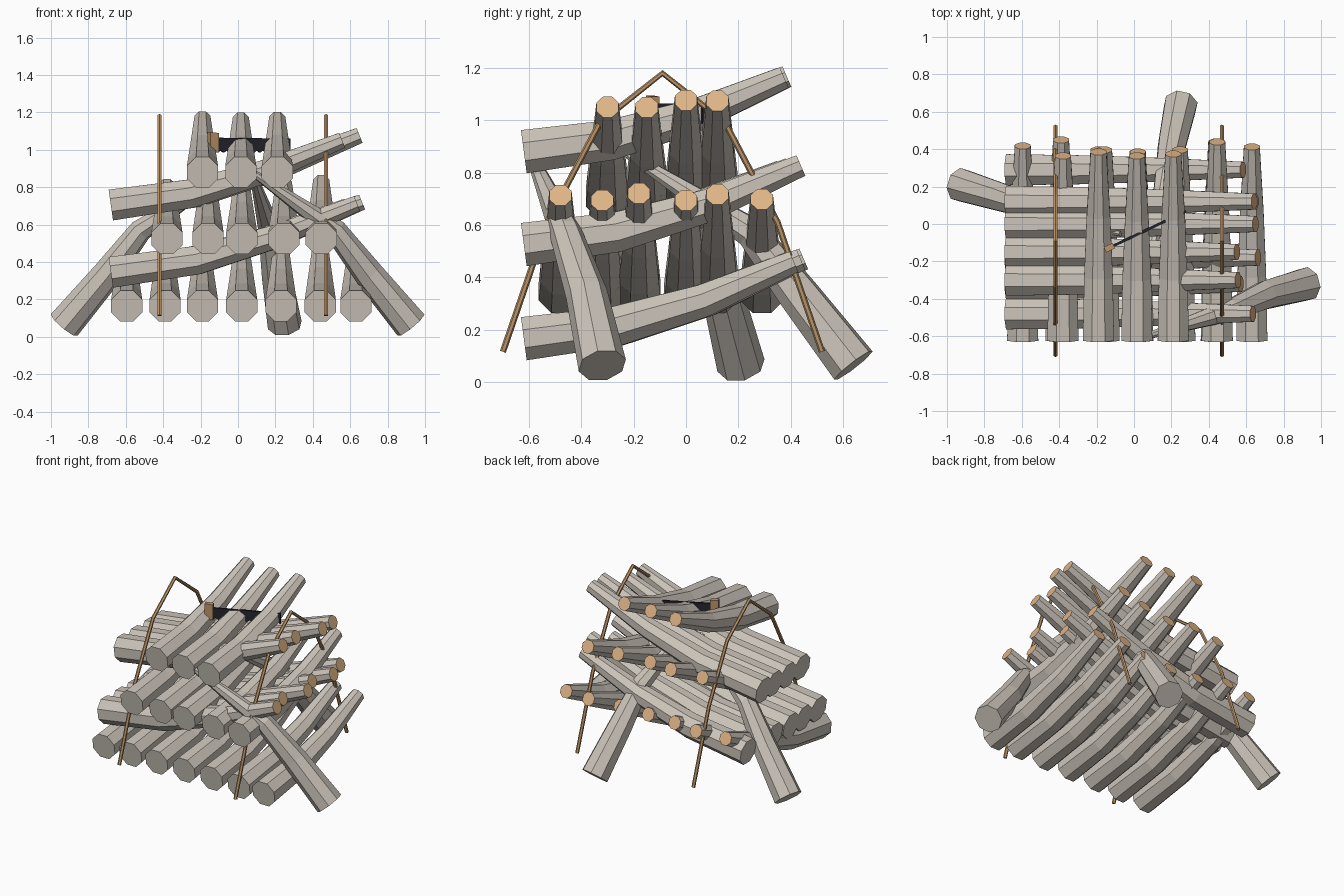
import bpy, bmesh, math
from mathutils import Vector

if "Cube" in bpy.data.objects:
    bpy.data.objects.remove(bpy.data.objects["Cube"])


def mat(name, rgb):
    m = bpy.data.materials.new(name)
    m.diffuse_color = (*rgb, 1)
    m.use_nodes = True
    m.node_tree.nodes["Principled BSDF"].inputs["Base Color"].default_value = m.diffuse_color
    return m


BARK = mat("pale grey bark", (0.60, 0.55, 0.49))
CUT = mat("fresh cut wood", (0.74, 0.46, 0.24))
POLE = mat("brown wood", (0.50, 0.30, 0.14))
STEEL = mat("dark steel", (0.018, 0.018, 0.026))


def tube(name, path, radii, sides, mats, tip_mat=0):
    """Flat-sided tube along a bent path, closed at both ends."""
    pts = [Vector(p) for p in path]
    bm = bmesh.new()
    rings = []
    for i, p in enumerate(pts):
        t = Vector()
        if i > 0:
            t += (p - pts[i - 1]).normalized()
        if i < len(pts) - 1:
            t += (pts[i + 1] - p).normalized()
        t.normalize()
        ref = Vector((1, 0, 0)) if abs(t.z) > 0.97 else Vector((0, 0, 1))
        side = t.cross(ref).normalized()
        up = side.cross(t)
        ring = []
        for k in range(sides):
            a = 2 * math.pi * (k + 0.5) / sides
            ring.append(bm.verts.new(p + (side * math.cos(a) + up * math.sin(a)) * radii[i]))
        rings.append(ring)
    for a, b in zip(rings, rings[1:]):
        for k in range(sides):
            n = (k + 1) % sides
            bm.faces.new((a[k], a[n], b[n], b[k]))
    bm.faces.new(rings[0][::-1])
    bm.faces.new(rings[-1]).material_index = tip_mat
    bmesh.ops.recalc_face_normals(bm, faces=bm.faces)
    me = bpy.data.meshes.new(name)
    bm.to_mesh(me)
    bm.free()
    for m in mats:
        me.materials.append(m)
    ob = bpy.data.objects.new(name, me)
    bpy.context.collection.objects.link(ob)
    return ob


LOG_R = (0.09, 0.083, 0.068, 0.046)


def log(name, place, start, profile, scale):
    """Log rising from its thick end; profile is (distance, rise)."""
    path = [place(start + d * scale, h * scale) for d, h in profile]
    tube(name, path, LOG_R, 8, (BARK, CUT), 1)


# Logs running front to back: (x, length scale) per layer
Y_PROFILE = ((0, 0), (0.36, 0.048), (0.71, 0.15), (1.07, 0.305))
Y_LAYERS = (
    (0.165, ((-0.595, 0.97), (-0.39, 1.0), (-0.19, 0.95), (0.02, 0.94),
             (0.23, 0.95), (0.44, 0.99), (0.63, 0.965))),
    (0.525, ((-0.38, 0.92), (-0.16, 0.95), (0.02, 0.92), (0.245, 0.95), (0.445, 0.99))),
    (0.88, ((-0.19, 0.94), (0.015, 0.92), (0.21, 0.93))),
)
for z, row in Y_LAYERS:
    for x, s in row:
        log("lengthwise_log", lambda d, h, x=x, z=z: (x, d, z + h), -0.62, Y_PROFILE, s)

# Logs running left to right: (y, length scale) per layer
X_PROFILE = ((0, 0), (0.46, 0.065), (0.88, 0.19), (1.33, 0.372))
X_LAYERS = (
    (0.345, ((-0.48, 0.99), (-0.32, 0.94), (-0.18, 1.01), (0.0, 0.94), (0.12, 1.0), (0.29, 0.95))),
    (0.705, ((-0.30, 0.93), (-0.15, 0.925), (0.0, 1.0), (0.12, 0.995))),
)
for z, row in X_LAYERS:
    for y, s in row:
        log("crosswise_log", lambda d, h, y=y, z=z: (d, y, z + h), -0.68, X_PROFILE, s)

# Three logs leaning on the pile
PROP_R = (0.093, 0.08, 0.062, 0.018)
PROPS = {
    "right_leaning_log": ((0.925, -0.32, 0.063), (0.70, -0.38, 0.335), (0.52, -0.46, 0.57), (0.07, -0.60, 0.885)),
    "left_leaning_log": ((-0.93, 0.21, 0.063), (-0.70, 0.14, 0.335), (-0.52, 0.08, 0.57), (-0.07, -0.05, 0.87)),
    "back_leaning_log": ((0.25, 0.64, 0.063), (0.205, 0.43, 0.335), (0.17, 0.25, 0.57), (0.08, -0.22, 0.87)),
}
for name, path in PROPS.items():
    tube(name, path, PROP_R, 8, (BARK, CUT))

# Two bent hoops over the pile
HALF = ((0.61, 0.115), (0.44, 0.61), (0.24, 0.99))
for x in (-0.42, 0.47):
    path = [(x, -0.09 - d, z) for d, z in HALF] + [(x, -0.09, 1.18)]
    path += [(x, -0.09 + d, z) for d, z in reversed(HALF)]
    tube("binding_hoop", path, [0.012] * 7, 6, (POLE,))


def slab(name, outline, thick, material):
    """Upright plate from (distance, height) points, turned to the saw's angle."""
    bm = bmesh.new()
    f = bm.faces.new([bm.verts.new((d, -thick / 2, z)) for d, z in outline])
    out = bmesh.ops.extrude_face_region(bm, geom=[f])["geom"]
    bmesh.ops.translate(bm, vec=(0, thick, 0), verts=[v for v in out if isinstance(v, bmesh.types.BMVert)])
    bmesh.ops.recalc_face_normals(bm, faces=bm.faces)
    me = bpy.data.meshes.new(name)
    bm.to_mesh(me)
    bm.free()
    me.materials.append(material)
    ob = bpy.data.objects.new(name, me)
    ob.location = (-0.155, -0.138, 0)
    ob.rotation_euler.z = math.radians(25.5)
    bpy.context.collection.objects.link(ob)


# Saw lying in the top of the pile, teeth along the lower edge
teeth = [(0.05 + 0.43 * i / 24, 0.985 + 0.012 * (i % 2)) for i in range(25)]
slab("saw_blade", teeth + [(0.48, 1.06), (0.05, 1.065)], 0.014, STEEL)
slab("saw_handle", [(0, 0.99), (0.052, 0.985), (0.052, 1.09), (0, 1.095)], 0.032, POLE)
